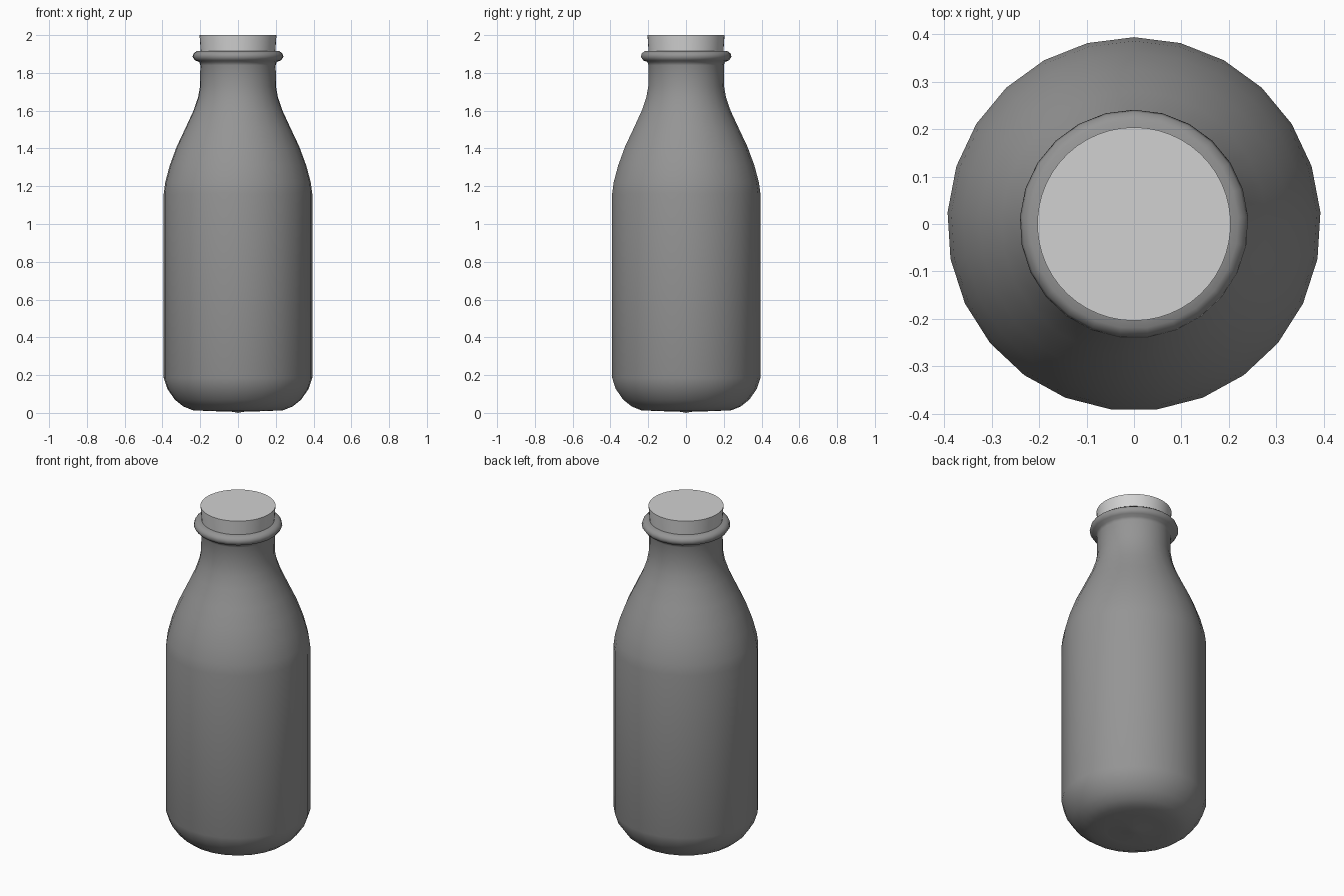
import bpy, bmesh, math

cube = bpy.data.objects.get("Cube")
if cube:
    bpy.data.objects.remove(cube, do_unlink=True)


def make_material(name, grey):
    mat = bpy.data.materials.new(name)
    mat.use_nodes = True
    colour = (grey, grey, grey, 1)
    mat.diffuse_color = colour
    mat.node_tree.nodes["Principled BSDF"].inputs["Base Color"].default_value = colour
    return mat


def lathe(name, profile, sides, mat, sharp_angle):
    """Revolve (radius, height) points around z; zero radius makes a pole."""
    bm = bmesh.new()
    rings = []
    for r, z in profile:
        if r == 0:
            rings.append([bm.verts.new((0, 0, z))] * sides)
            continue
        ring = []
        for i in range(sides):
            a = math.pi / 2 + math.tau * i / sides
            ring.append(bm.verts.new((r * math.cos(a), r * math.sin(a), z)))
        rings.append(ring)
    for low, high in zip(rings, rings[1:]):
        for i in range(sides):
            j = (i + 1) % sides
            corners = [low[i], low[j], high[j], high[i]]
            bm.faces.new(list(dict.fromkeys(corners)))
    bmesh.ops.recalc_face_normals(bm, faces=bm.faces)
    mesh = bpy.data.meshes.new(name)
    bm.to_mesh(mesh)
    bm.free()
    mesh.materials.append(mat)
    obj = bpy.data.objects.new(name, mesh)
    bpy.context.collection.objects.link(obj)
    bpy.ops.object.select_all(action="DESELECT")
    obj.select_set(True)
    bpy.context.view_layer.objects.active = obj
    bpy.ops.object.shade_smooth_by_angle(angle=math.radians(sharp_angle))
    return obj


dark_grey = make_material("dark grey", 0.3)
light_grey = make_material("light grey", 0.64)

# Bottle: rounded base, straight wall, sloping shoulder, neck and rolled lip
base = [(0, 0), (0.03, 0.006), (0.16, 0.01), (0.24, 0.014), (0.29, 0.034),
        (0.335, 0.07), (0.375, 0.127), (0.394, 0.185)]
shoulder = [(0.394, 1.16), (0.386, 1.22), (0.362, 1.31), (0.325, 1.41),
            (0.28, 1.505), (0.236, 1.6), (0.212, 1.67), (0.201, 1.73)]
lip = [(0.2, 1.84), (0.206, 1.858), (0.228, 1.866), (0.241, 1.885),
       (0.236, 1.903), (0.22, 1.915), (0.185, 1.917), (0, 1.917)]
lathe("bottle", base + shoulder + lip, 25, dark_grey, 60)

# Stopper: slightly flared plug with a flat top
lathe("stopper", [(0, 1.9), (0.197, 1.9), (0.204, 2), (0, 2)], 50, light_grey, 40)
